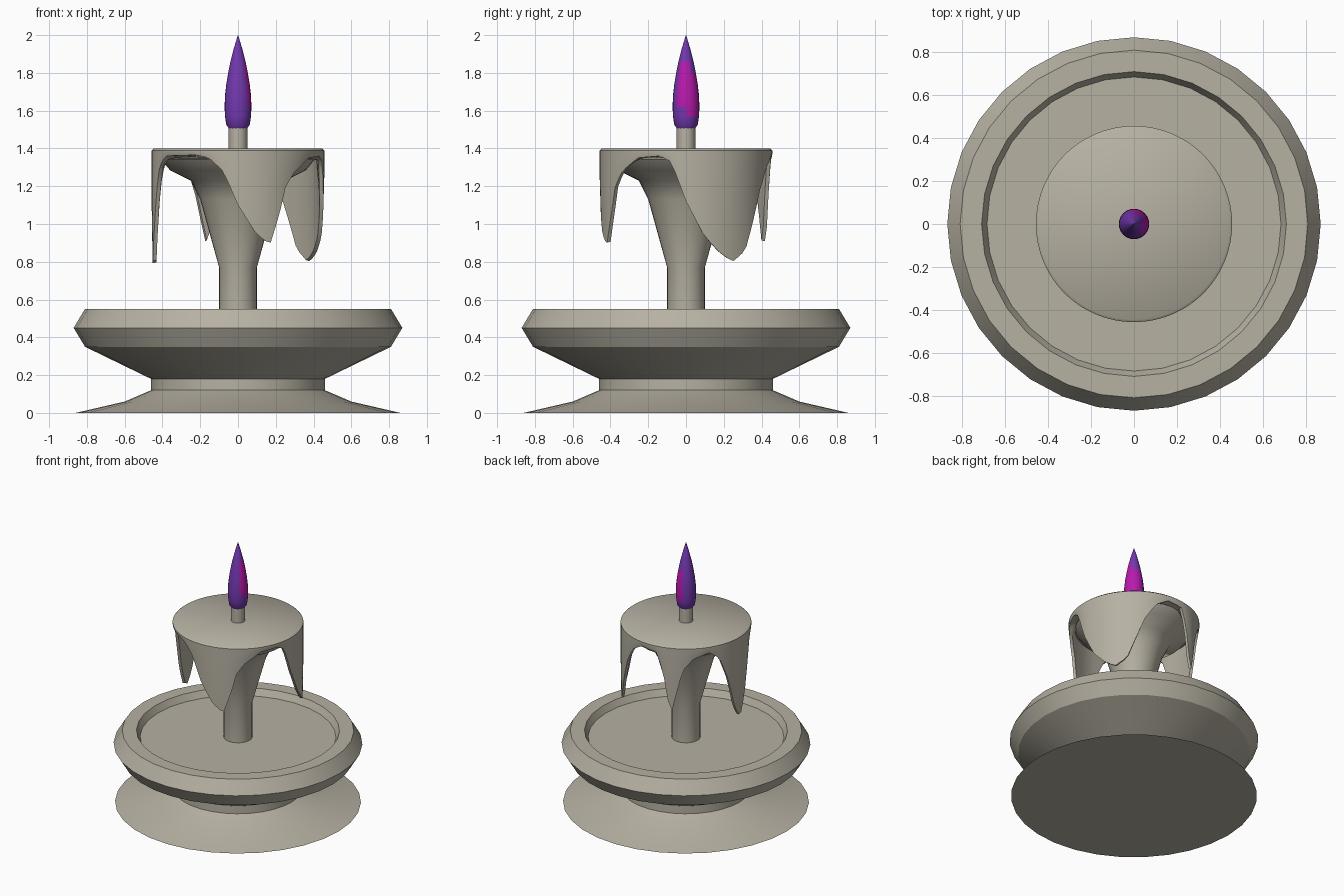
import bpy, bmesh, math

if "Cube" in bpy.data.objects:
    bpy.data.objects.remove(bpy.data.objects["Cube"])


def material(name, rgb):
    m = bpy.data.materials.new(name)
    m.diffuse_color = (*rgb, 1)
    m.use_nodes = True
    m.node_tree.nodes["Principled BSDF"].inputs["Base Color"].default_value = m.diffuse_color
    return m


TAN = material("warm_stone_wax", (0.47, 0.44, 0.365))
PURPLE = material("flame_purple", (0.17, 0.04, 0.43))
MAGENTA = material("flame_magenta", (0.48, 0.01, 0.42))


def finish(name, bm, mats, angle=25):
    bmesh.ops.remove_doubles(bm, verts=bm.verts, dist=1e-5)
    bmesh.ops.recalc_face_normals(bm, faces=bm.faces)
    me = bpy.data.meshes.new(name)
    bm.to_mesh(me)
    bm.free()
    ob = bpy.data.objects.new(name, me)
    bpy.context.collection.objects.link(ob)
    for m in mats:
        me.materials.append(m)
    bpy.ops.object.select_all(action='DESELECT')
    ob.select_set(True)
    bpy.context.view_layer.objects.active = ob
    bpy.ops.object.shade_smooth_by_angle(angle=math.radians(angle))
    return ob


def rings_mesh(rings, n):
    """Skin rings given as functions angle -> (radius, height), capping both ends."""
    bm = bmesh.new()
    loops = []
    for ring in rings:
        loop = []
        for i in range(n):
            a = 2 * math.pi * i / n
            r, z = ring(math.degrees(a))
            loop.append(bm.verts.new((r * math.cos(a), r * math.sin(a), z)))
        loops.append(loop)
    for lo, hi in zip(loops, loops[1:]):
        for i in range(n):
            j = (i + 1) % n
            bm.faces.new((lo[i], lo[j], hi[j], hi[i]))
    bm.faces.new(loops[0])
    bm.faces.new(loops[-1])
    return bm


def lathe(name, profile, n, mats, angle=25):
    return finish(name, rings_mesh([lambda a, p=p: p for p in profile], n), mats, angle)


# Dish with spreading foot
lathe("dish_base", [(0.86, 0), (0.60, 0.06), (0.46, 0.12), (0.46, 0.18), (0.81, 0.35),
                    (0.87, 0.45), (0.81, 0.55), (0.71, 0.55), (0.685, 0.50)], 32, [TAN], 20)

# Candle stem flaring up under the cap
lathe("candle_stem", [(0.10, 0.49), (0.10, 0.77), (0.15, 0.95), (0.20, 1.13),
                      (0.25, 1.23), (0.36, 1.285), (0.41, 1.345)], 32, [TAN], 40)

# Lower edge of the melted wax: (angle, height)
DRIPS = [(0, 1.12), (12, 0.94), (23, 0.85), (33, 0.80), (44, 0.86), (52, 1.02), (60, 1.18),
         (70, 1.30), (82, 1.355), (98, 1.34), (104, 1.20), (109, 0.97), (113, 0.90),
         (118, 1.10), (123, 1.23), (132, 1.31), (146, 1.345), (156, 1.29), (166, 1.10),
         (174, 0.86), (182, 0.77), (190, 0.93), (197, 1.15), (203, 1.30), (212, 1.36),
         (240, 1.365), (250, 1.35), (260, 1.28), (270, 1.10), (282, 0.95), (292, 0.89),
         (299, 1.05), (304, 1.20), (312, 1.28), (326, 1.35), (342, 1.36), (350, 1.33),
         (360, 1.12)]


def drip_z(a):
    for (a0, z0), (a1, z1) in zip(DRIPS, DRIPS[1:]):
        if a <= a1:
            return z0 + (z1 - z0) * (a - a0) / (a1 - a0)
    return DRIPS[-1][1]


# Flat wax cap with hanging drips: top, rim, outer wall, lower edge, inner wall, underside
finish("wax_cap", rings_mesh([
    lambda a: (0.445, 1.40),
    lambda a: (0.457, 1.39),
    lambda a: (0.457, (1.39 + drip_z(a)) / 2),
    lambda a: (0.452, drip_z(a)),
    lambda a: (0.432, drip_z(a) + 0.005),
    lambda a: (0.415, max(drip_z(a), 1.34)),
    lambda a: (0.39, max(drip_z(a), 1.345)),
], 96), [TAN], 40)

# Wick
lathe("wick", [(0.05, 1.39), (0.05, 1.53)], 16, [TAN])

# Flame with a magenta patch on one side
flame = lathe("flame", [(0.045, 1.50), (0.062, 1.525), (0.069, 1.57), (0.071, 1.62),
                        (0.069, 1.68), (0.062, 1.74), (0.052, 1.80), (0.040, 1.86),
                        (0.022, 1.93), (0.001, 2.0)], 24, [PURPLE, MAGENTA], 50)
for p in flame.data.polygons:
    ang = math.degrees(math.atan2(p.center.y, p.center.x))
    low = 1.58 if ang > 5 else 1.64
    high = 1.79 if ang > 30 else 1.85
    if -50 < ang < 110 and low < p.center.z < high:
        p.material_index = 1
